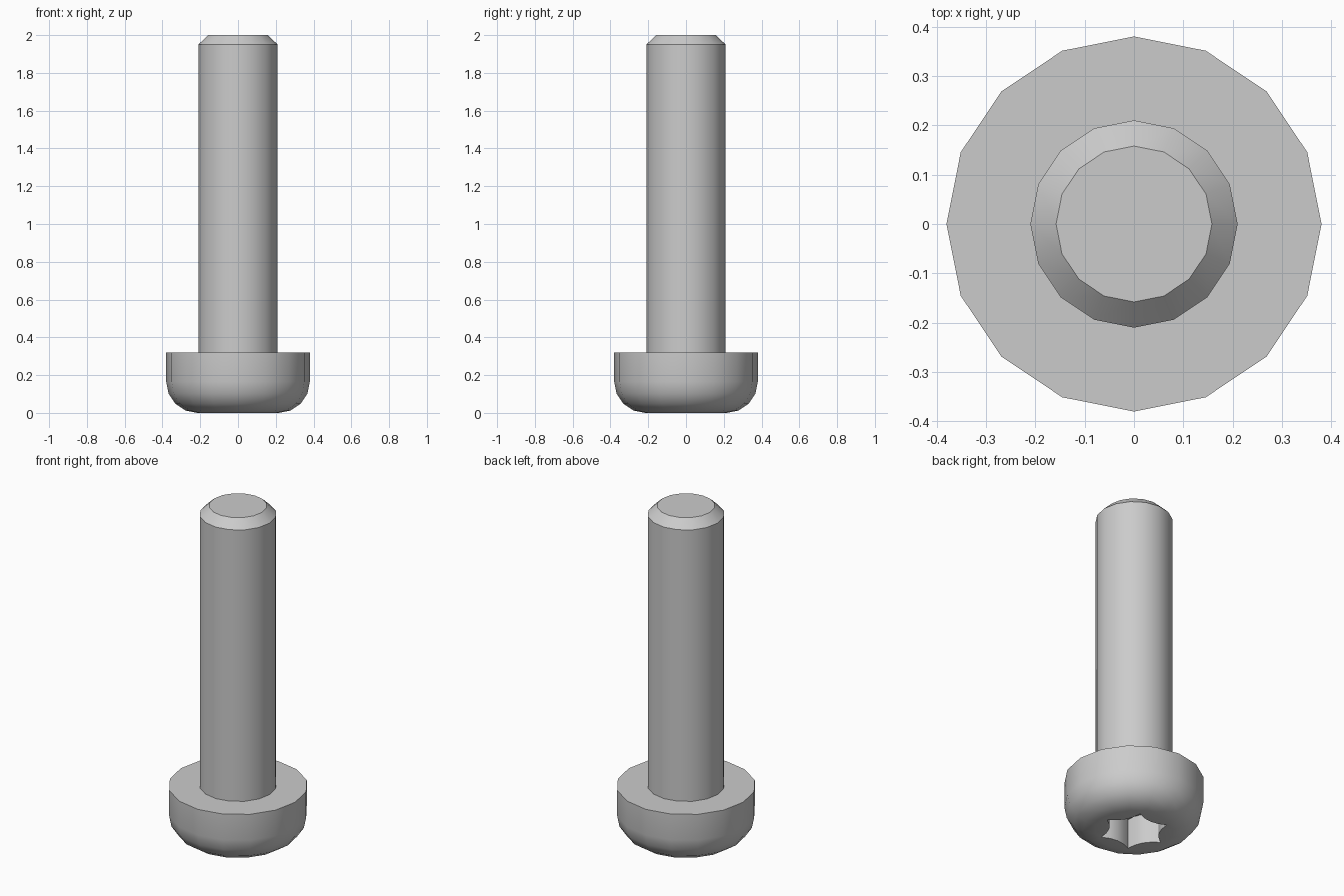
import bpy, bmesh
from math import pi, sin, cos, radians
from mathutils import Vector

SIDES = 16

cube = bpy.data.objects.get("Cube")
if cube:
    bpy.data.objects.remove(cube, do_unlink=True)

steel = bpy.data.materials.new("grey steel")
steel.use_nodes = True
colour = (0.6, 0.6, 0.6, 1)
steel.diffuse_color = colour
steel.node_tree.nodes["Principled BSDF"].inputs["Base Color"].default_value = colour


def bridge(bm, a, b):
    """Join two closed rings of equal size with quads."""
    n = len(a)
    for i in range(n):
        j = (i + 1) % n
        bm.faces.new((a[i], a[j], b[j], b[i]))


def revolve(bm, profile):
    """Turn (radius, height) points about z and return the rings."""
    rings = []
    for r, z in profile:
        angles = [2 * pi * i / SIDES for i in range(SIDES)]
        rings.append([bm.verts.new((r * cos(a), r * sin(a), z)) for a in angles])
    for a, b in zip(rings, rings[1:]):
        bridge(bm, a, b)
    return rings


def ring_edges(bm, ring):
    """Find or make the edges of a closed ring."""
    pairs = zip(ring, ring[1:] + ring[:1])
    return [bm.edges.get(p) or bm.edges.new(p) for p in pairs]


def finish(bm, name):
    bmesh.ops.recalc_face_normals(bm, faces=bm.faces)
    mesh = bpy.data.meshes.new(name)
    bm.to_mesh(mesh)
    bm.free()
    mesh.materials.append(steel)
    obj = bpy.data.objects.new(name, mesh)
    bpy.context.collection.objects.link(obj)
    bpy.ops.object.select_all(action="DESELECT")
    obj.select_set(True)
    bpy.context.view_layer.objects.active = obj
    bpy.ops.object.shade_smooth_by_angle(angle=radians(30))


# Shaft with chamfered tip
shaft_r, tip_r, head_r, head_top = 0.21, 0.158, 0.38, 0.32
bm = bmesh.new()
rings = revolve(bm, [(shaft_r, head_top), (shaft_r, 1.95), (tip_r, 2.0)])
bm.faces.new(rings[-1])
finish(bm, "shaft")

# Head with rounded underside
bm = bmesh.new()
fillet, steps = 0.165, 4
profile = [(shaft_r, head_top), (head_r, head_top)]
for i in range(steps + 1):
    a = pi / 2 * i / steps
    profile.append((head_r - fillet + fillet * cos(a), fillet - fillet * sin(a)))
rim = revolve(bm, profile)[-1]

# Six-pointed socket with concave walls
tip, valley, depth, cuts = 0.19, 0.137, 0.18, 4
outline = []
for k in range(6):
    start = Vector((tip * cos(k * pi / 3), tip * sin(k * pi / 3), 0))
    end = Vector((tip * cos((k + 1) * pi / 3), tip * sin((k + 1) * pi / 3), 0))
    middle = (start + end) / 2
    inward = middle.normalized() * (middle.length - valley)
    for i in range(cuts):
        t = i / cuts
        outline.append(start.lerp(end, t) - inward * 4 * t * (1 - t))
mouth = [bm.verts.new(p) for p in outline]
floor = [bm.verts.new(p + Vector((0, 0, depth))) for p in outline]
bridge(bm, mouth, floor)
bm.faces.new(floor)
bmesh.ops.triangle_fill(bm, use_beauty=True,
                        edges=ring_edges(bm, rim) + ring_edges(bm, mouth))
finish(bm, "head")
